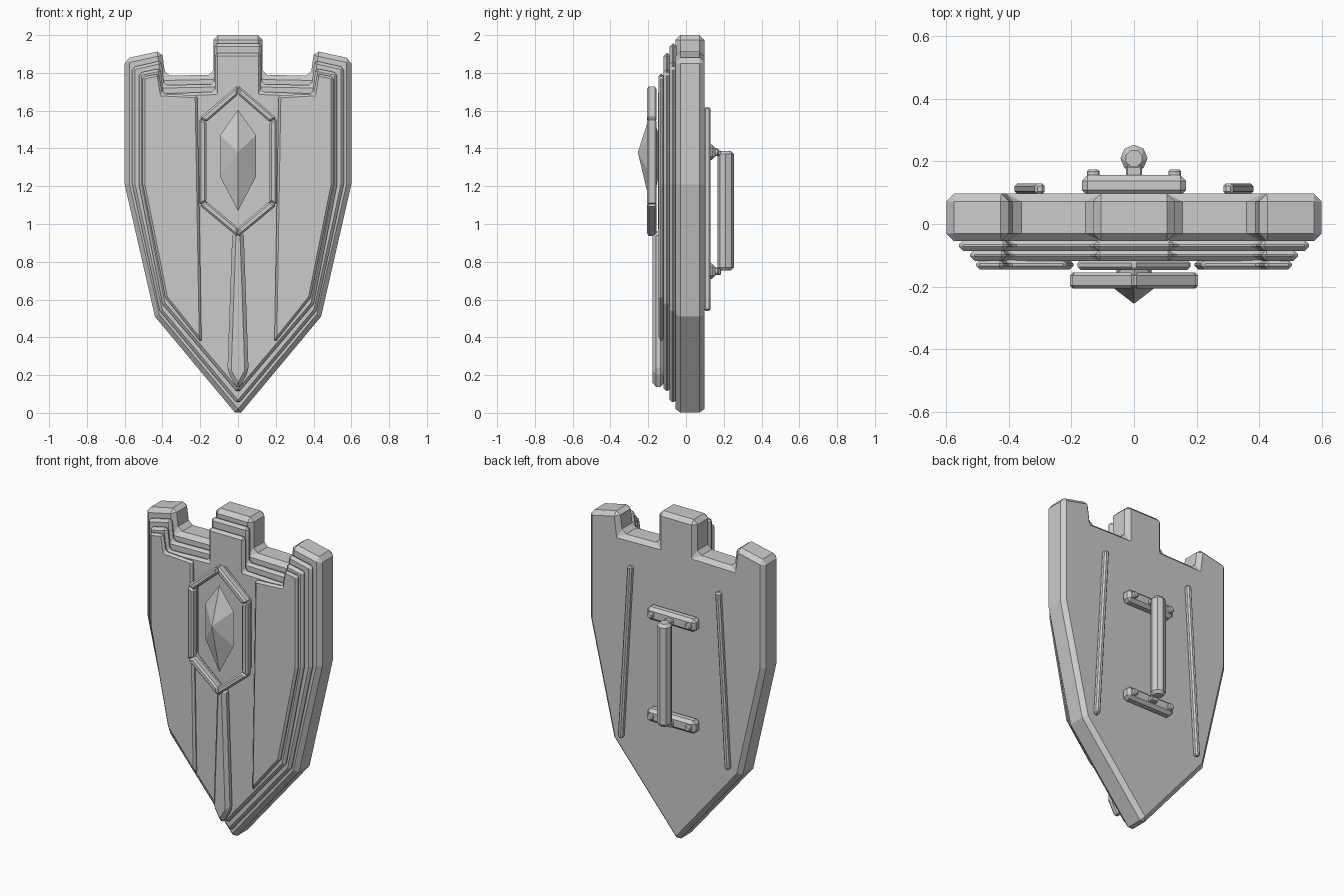
import bpy, bmesh, math
from mathutils import Matrix

if "Cube" in bpy.data.objects:
    bpy.data.objects.remove(bpy.data.objects["Cube"])


def finish(name, bm, bevel=0.0):
    bmesh.ops.recalc_face_normals(bm, faces=bm.faces)
    me = bpy.data.meshes.new(name)
    bm.to_mesh(me)
    bm.free()
    ob = bpy.data.objects.new(name, me)
    bpy.context.collection.objects.link(ob)
    if bevel:
        m = ob.modifiers.new("chamfer", 'BEVEL')
        m.width, m.segments = bevel, 1
        m.limit_method, m.angle_limit = 'ANGLE', math.radians(30)
    return ob


def prism(name, pts, y0, y1, bevel):
    """Extrude an xz profile from y0 to y1 and chamfer its edges."""
    bm = bmesh.new()
    f = bm.faces.new([bm.verts.new((x, y0, z)) for x, z in pts])
    r = bmesh.ops.extrude_face_region(bm, geom=[f])
    for v in r["geom"]:
        if isinstance(v, bmesh.types.BMVert):
            v.co.y = y1
    return finish(name, bm, bevel)


def mirrored(half):
    return half + [(-x, z) for x, z in reversed(half) if x > 0]


def rod(name, r, length, matrix, bevel):
    """Octagonal rod with flats facing the axes."""
    bm = bmesh.new()
    bmesh.ops.create_cone(bm, cap_ends=True, segments=8, radius1=r, radius2=r, depth=length,
                          matrix=matrix @ Matrix.Rotation(math.pi / 8, 4, 'Z'))
    return finish(name, bm, bevel)


# Stepped battlement-topped shield layers
prism("shield_body", mirrored([(.13, 2), (.13, 1.79), (.385, 1.785), (.403, 1.918), (.6, 1.875),
      (.6, 1.21), (.44, .51), (0, -.018)]), -.055, .097, .025)
prism("middle_layer", mirrored([(.127, 1.955), (.127, 1.74), (.39, 1.735), (.405, 1.865), (.56, 1.83),
      (.56, 1.21), (.415, .54), (0, .045)]), -.087, -.05, .015)
prism("front_layer", mirrored([(.123, 1.905), (.123, 1.70), (.395, 1.69), (.41, 1.825), (.525, 1.8),
      (.525, 1.21), (.40, .575), (0, .105)]), -.118, -.082, .015)

# Raised side panels, back braces
for s, side in ((1, "right"), (-1, "left")):
    panel = [(.215, 1.68), (.40, 1.69), (.418, 1.795), (.505, 1.78), (.505, 1.21), (.385, .61), (.193, .37)]
    prism(side + "_panel", [(s * x, z) for x, z in panel], -.146, -.115, .012)
    brace = [(.285, 1.62), (.317, 1.62), (.382, .54), (.35, .54)]
    prism(side + "_back_brace", [(s * x, z) for x, z in brace], .095, .13, .009)

# Medallion: backing plate and six mitred frame bars
outer = [(0, 1.735), (.205, 1.56), (.205, 1.1), (0, .93), (-.205, 1.1), (-.205, 1.56)]
inner = [(0, 1.685), (.167, 1.54), (.167, 1.12), (0, .98), (-.167, 1.12), (-.167, 1.54)]
plate = [(x * .88, 1.333 + (z - 1.333) * .93) for x, z in outer]
prism("medallion_plate", plate, -.147, -.115, .01)
for i in range(6):
    j = (i + 1) % 6
    prism(f"medallion_frame_{i + 1}", [outer[i], outer[j], inner[j], inner[i]], -.207, -.155, .01)

# Faceted gem
bm = bmesh.new()
rim = [bm.verts.new((x, -.182, z)) for x, z in
       [(0, 1.605), (.095, 1.47), (.095, 1.25), (0, 1.07), (-.095, 1.25), (-.095, 1.47)]]
for y in (-.255, -.12):
    tip = bm.verts.new((0, y, 1.38))
    for i in range(6):
        bm.faces.new((rim[i], rim[(i + 1) % 6], tip))
finish("gem", bm)

# Central spine below the medallion
prism("center_spine", mirrored([(.03, .96), (.056, .22), (0, .12)]), -.178, -.115, .02)

# Handle, brackets and rivets
rod("grip", .047, .635, Matrix.Translation((0, .21, 1.07)), .02)
for z, level in ((1.38, "upper"), (.75, "lower")):
    prism(level + "_bracket", [(-.166, z - .04), (.166, z - .04), (.166, z + .04), (-.166, z + .04)],
          .09, .156, .018)
    for x in (-.13, .13):
        rod(level + "_rivet", .022, .03, Matrix.Translation((x, .16, z)) @ Matrix.Rotation(math.pi / 2, 4, 'X'), .007)
    # short post joining the grip to its bracket
    prism(level + "_grip_post", [(-.025, z - .02), (.025, z - .02), (.025, z + .01), (-.025, z + .01)],
          .14, .185, .005)
